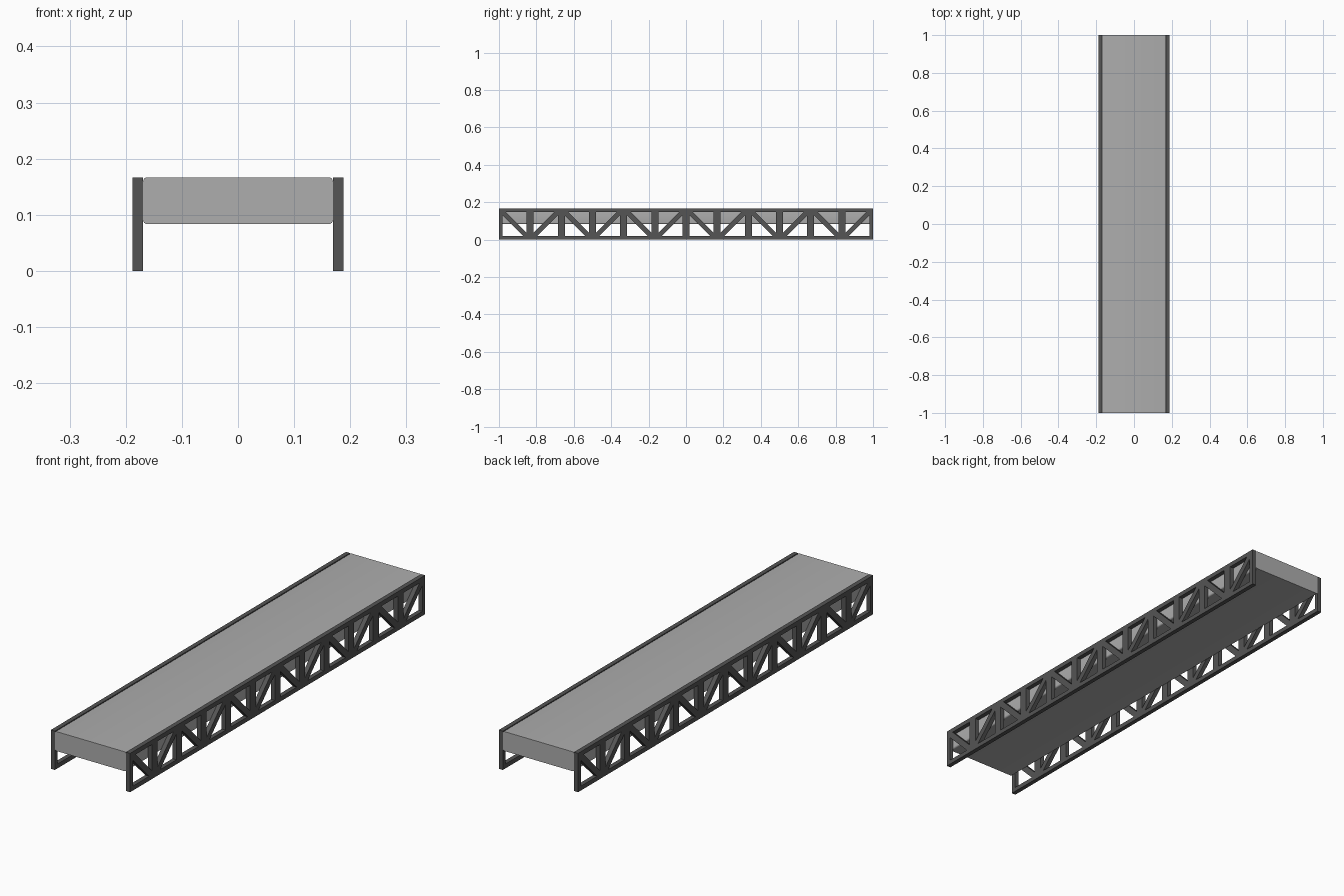
import bpy, bmesh

if "Cube" in bpy.data.objects:
    bpy.data.objects.remove(bpy.data.objects["Cube"])

N = 12                 # truss panels along the length
P = 2.0 / N            # panel size (square)
T = 0.019              # beam thickness
X0, X1 = 0.169, 0.188  # truss inner and outer side


def material(name, v):
    m = bpy.data.materials.new(name)
    m.diffuse_color = (v, v, v, 1)
    m.use_nodes = True
    m.node_tree.nodes["Principled BSDF"].inputs["Base Color"].default_value = m.diffuse_color
    return m


def mesh_object(name, bm, mat):
    bmesh.ops.recalc_face_normals(bm, faces=bm.faces)
    me = bpy.data.meshes.new(name)
    bm.to_mesh(me)
    bm.free()
    me.materials.append(mat)
    ob = bpy.data.objects.new(name, me)
    bpy.context.collection.objects.link(ob)
    return ob


def prism(bm, pts):
    """Extrude a (y, z) outline across the truss thickness."""
    face = bm.faces.new([bm.verts.new((X0, y, z)) for y, z in pts])
    out = bmesh.ops.extrude_face_region(bm, geom=[face])["geom"]
    verts = [g for g in out if isinstance(g, bmesh.types.BMVert)]
    bmesh.ops.translate(bm, verts=verts, vec=(X1 - X0, 0, 0))


def bar(bm, y0, y1, z0, z1):
    prism(bm, [(y0, z0), (y1, z0), (y1, z1), (y0, z1)])


dark = material("dark_grey", 0.09)
light = material("light_grey", 0.42)

# Side truss: chords, posts and alternating diagonals, mirrored to the left
bm = bmesh.new()
bar(bm, -1, 1, 0, T)
bar(bm, -1, 1, P - T, P)
for i in range(N + 1):
    y = -1 + i * P
    bar(bm, max(y - T, -1), min(y + T, 1), T, P - T)
s, d = P - 2 * T, 0.018
diagonal = [(0, 0), (d, 0), (s, s - d), (s, s), (s - d, s), (0, d)]
for i in range(N):
    y = -1 + i * P + T
    prism(bm, [(y + (a if i % 2 else s - a), T + b) for a, b in diagonal])
truss = mesh_object("side_trusses", bm, dark)
truss.modifiers.new("mirror", 'MIRROR').use_axis[0] = True

# Deck: slab with rounded lengthwise edges
bm = bmesh.new()
bmesh.ops.create_cube(bm, size=1)
for v in bm.verts:
    v.co = (v.co.x * 2 * X0, v.co.y * 2, P * 0.75 + v.co.z * P / 2)
long_edges = [e for e in bm.edges if abs(e.verts[0].co.y - e.verts[1].co.y) > 1]
bmesh.ops.bevel(bm, geom=long_edges, offset=0.007, segments=4, profile=0.5, affect='EDGES')
deck = mesh_object("deck", bm, light)
bpy.context.view_layer.objects.active = deck
deck.select_set(True)
bpy.ops.object.shade_smooth_by_angle()
